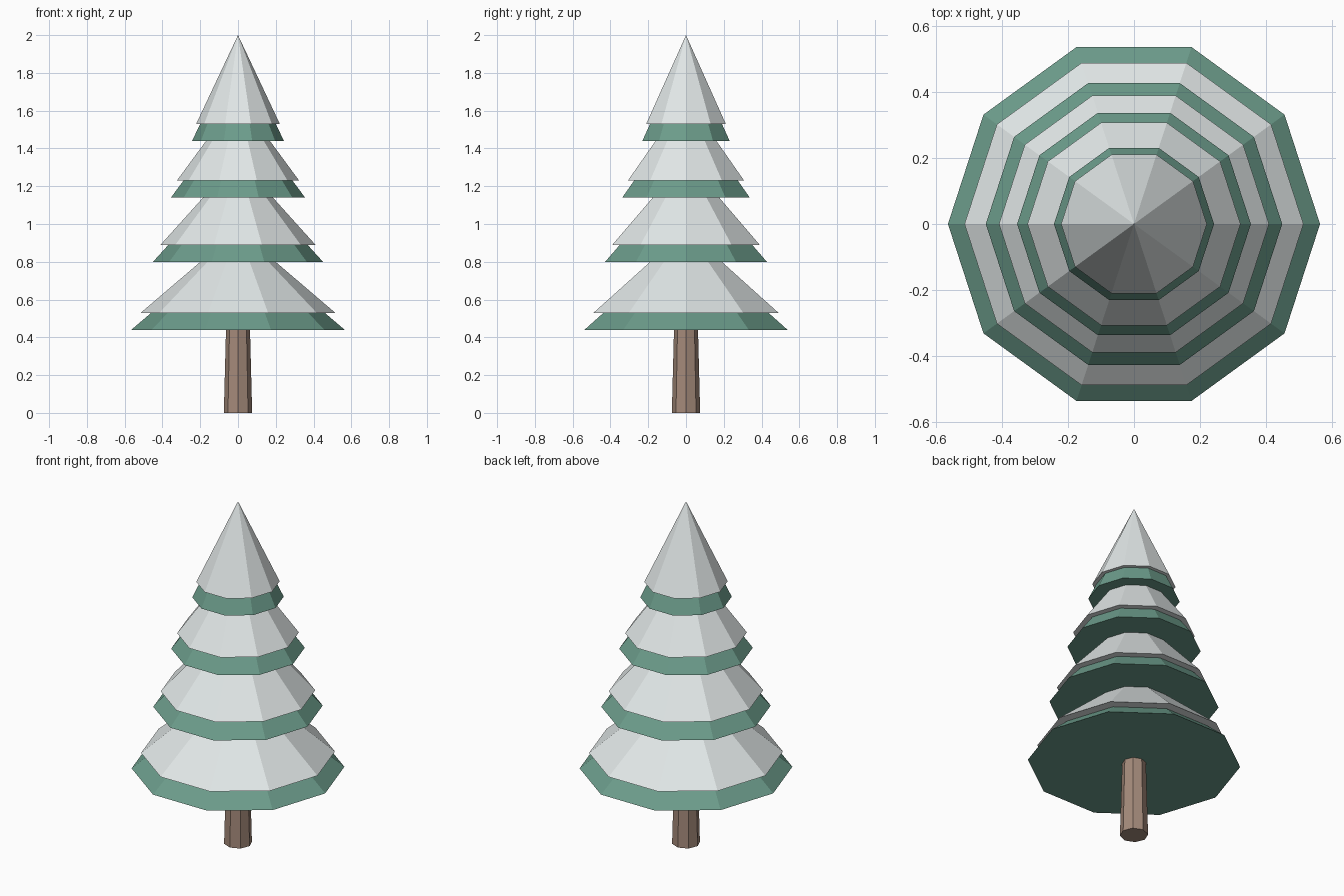
import bpy, bmesh, math

if "Cube" in bpy.data.objects:
    bpy.data.objects.remove(bpy.data.objects["Cube"])


def material(name, rgb):
    lin = [(c / 255 / 12.92) if c / 255 <= 0.04045 else ((c / 255 + 0.055) / 1.055) ** 2.4 for c in rgb]
    m = bpy.data.materials.new(name)
    m.diffuse_color = (*lin, 1.0)
    m.use_nodes = True
    m.node_tree.nodes["Principled BSDF"].inputs["Base Color"].default_value = m.diffuse_color
    return m


GREEN = material("pine green", (108, 156, 139))
SNOW = material("snow white", (225, 231, 231))
BARK = material("bark brown", (164, 138, 122))


def frustum(name, sides, r_bottom, r_top, z0, z1, mat):
    """Flat-sided cone or frustum with its first corner on +x; r_top 0 gives a point."""
    bm = bmesh.new()

    def ring(r, z):
        return [bm.verts.new((r * math.cos(2 * math.pi * i / sides),
                              r * math.sin(2 * math.pi * i / sides), z)) for i in range(sides)]

    low = ring(r_bottom, z0)
    bm.faces.new(low[::-1])
    if r_top > 0:
        high = ring(r_top, z1)
        bm.faces.new(high)
        for i in range(sides):
            j = (i + 1) % sides
            bm.faces.new((low[i], low[j], high[j], high[i]))
    else:
        tip = bm.verts.new((0, 0, z1))
        for i in range(sides):
            bm.faces.new((low[i], low[(i + 1) % sides], tip))
    mesh = bpy.data.meshes.new(name)
    bm.to_mesh(mesh)
    bm.free()
    mesh.materials.append(mat)
    obj = bpy.data.objects.new(name, mesh)
    bpy.context.collection.objects.link(obj)
    return obj


# Trunk: tapered octagon
frustum("trunk", 8, 0.075, 0.062, 0.0, 0.50, BARK)

# Branch tiers: base radius, base height, snow tip height
tiers = [
    (0.565, 0.44, 0.97),
    (0.450, 0.80, 1.345),
    (0.355, 1.14, 1.67),
    (0.243, 1.44, 2.00),
]
SNOW_LIFT = 0.09
for n, (r, z, tip) in enumerate(tiers, 1):
    # Green branches, with a wider snow cap resting over them
    frustum(f"branches_{n}", 10, r, 0, z, tip - 0.05, GREEN)
    frustum(f"snow_cap_{n}", 10, r * 0.911, 0, z + SNOW_LIFT, tip, SNOW)
